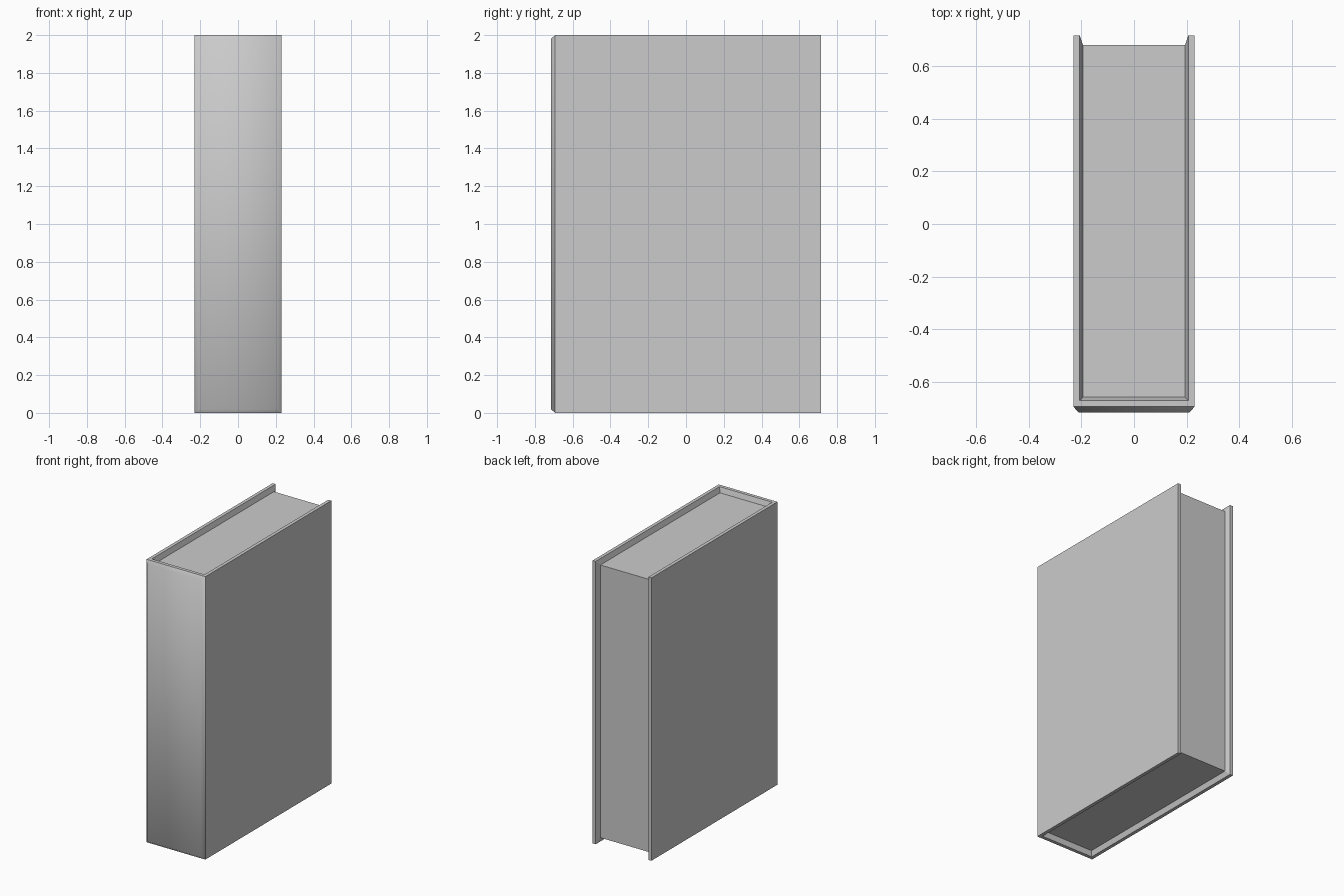
import bpy
import bmesh
from mathutils import Vector

if "Cube" in bpy.data.objects:
    bpy.data.objects.remove(bpy.data.objects["Cube"])

bm = bmesh.new()

# Solid block, its front plane is where the spine chamfer starts
bmesh.ops.create_cube(bm, size=1)
lo, hi = Vector((-0.23, -0.693, 0)), Vector((0.23, 0.715, 2))
for v in bm.verts:
    v.co = Vector([lo[i] if v.co[i] < 0 else hi[i] for i in range(3)])
bm.normal_update()

# Pages show on the top, bottom and back; the spine is the front
pages = [f for f in bm.faces if abs(f.normal.z) > 0.9 or f.normal.y > 0.9]
spine = [f for f in bm.faces if f.normal.y < -0.9]


def inset(faces, thickness, depth):
    ring = bmesh.ops.inset_region(bm, faces=faces, thickness=thickness, depth=depth,
                                  use_boundary=True, use_even_offset=True)["faces"]
    bm.normal_update()
    return ring


# Cover rim, then page block sunk between tapered walls
inset(pages, 0.024, 0)
inset(pages, 0.012, -0.036)

# Chamfered spine, softly shaded
for f in inset(spine, 0.02, 0.022) + spine:
    f.smooth = True
for e in bm.edges:
    e.smooth = all(f.smooth for f in e.link_faces)

mesh = bpy.data.meshes.new("book")
bm.to_mesh(mesh)
bm.free()
book = bpy.data.objects.new("book", mesh)
bpy.context.collection.objects.link(book)
